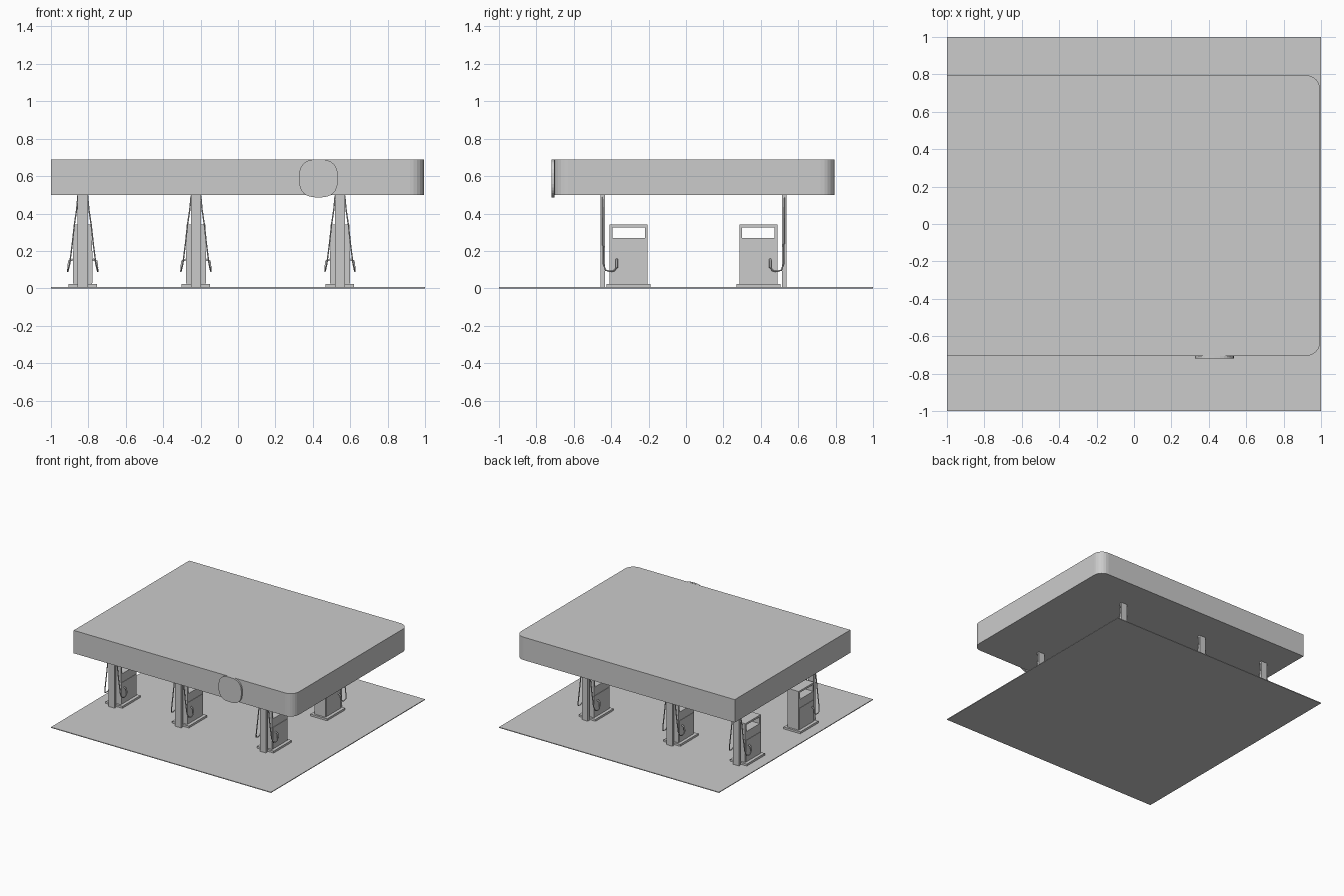
import bpy, bmesh, math
from mathutils import Vector

cube = bpy.data.objects.get("Cube")
if cube:
    bpy.data.objects.remove(cube, do_unlink=True)

grey = bpy.data.materials.new("plain_grey")
grey.use_nodes = True
colour = (0.6, 0.6, 0.6, 1)
grey.diffuse_color = colour
grey.node_tree.nodes["Principled BSDF"].inputs["Base Color"].default_value = colour

MIRROR_Y = 0.04      # line between the two rows of pumps
PUMP_X = (-0.83, -0.225, 0.545)


def add_object(name, data):
    obj = bpy.data.objects.new(name, data)
    bpy.context.collection.objects.link(obj)
    data.materials.append(grey)
    return obj


def finish(name, bm):
    bmesh.ops.recalc_face_normals(bm, faces=bm.faces)
    mesh = bpy.data.meshes.new(name)
    bm.to_mesh(mesh)
    bm.free()
    return add_object(name, mesh)


def box(name, x, y, z):
    bm = bmesh.new()
    bmesh.ops.create_cube(bm, size=1)
    for v in bm.verts:
        v.co = Vector([(lo + hi) / 2 + c * (hi - lo)
                       for c, (lo, hi) in zip(v.co, (x, y, z))])
    return finish(name, bm)


def prism(name, outline, depth):
    bm = bmesh.new()
    face = bm.faces.new([bm.verts.new(p) for p in outline])
    new = bmesh.ops.extrude_face_region(bm, geom=[face])["geom"]
    bmesh.ops.translate(bm, vec=depth,
                        verts=[g for g in new if isinstance(g, bmesh.types.BMVert)])
    return finish(name, bm)


def hose(name, points, radius):
    curve = bpy.data.curves.new(name, "CURVE")
    curve.dimensions = "3D"
    curve.bevel_depth = radius
    curve.bevel_resolution = 1
    curve.use_fill_caps = True
    spline = curve.splines.new("POLY")
    spline.points.add(len(points) - 1)
    for p, co in zip(spline.points, points):
        p.co = (*co, 1)
    return add_object(name, curve)


# Ground slab
box("ground_slab", (-1, 1), (-1, 1), (0, 0.006))

# Canopy with two rounded corners on the left end
r, x1, y0, y1 = 0.075, 0.995, -0.705, 0.795
outline = [(-1, y1, 0.5), (-1, y0, 0.5)]
for cy, start in ((y0 + r, -90), (y1 - r, 0)):
    for i in range(7):
        a = math.radians(start + i * 15)
        outline.append((x1 - r + r * math.cos(a), cy + r * math.sin(a), 0.5))
prism("canopy", outline, (0, 0, 0.188))

# Rounded sign plate on the front edge
sign = []
for i in range(32):
    a = math.tau * i / 32
    c, s = math.cos(a), math.sin(a)
    sign.append((0.43 + 0.104 * math.copysign(abs(c) ** 0.75, c), -0.719,
                 0.588 + 0.102 * math.copysign(abs(s) ** 0.75, s)))
prism("sign_plate", sign, (0, 0.016, 0))

# Hose path: side offset, y, z
PATH = [(0.026, -0.444, 0.495), (0.033, -0.444, 0.42), (0.045, -0.444, 0.34),
        (0.056, -0.444, 0.24), (0.07, -0.442, 0.13), (0.078, -0.43, 0.097),
        (0.08, -0.405, 0.09), (0.08, -0.382, 0.095), (0.078, -0.37, 0.115)]


def fuel_pump(cx, side, label):
    def ys(a, b):
        if side > 0:
            return (a, b)
        return (2 * MIRROR_Y - b, 2 * MIRROR_Y - a)

    def flip(y):
        return y if side > 0 else 2 * MIRROR_Y - y

    def part(name, half, y, z):
        box(f"{label}_{name}", (cx - half, cx + half), ys(*y), z)

    # Canopy column, plinth and cabinet
    part("column", 0.027, (-0.456, -0.434), (0, 0.5))
    part("plinth", 0.076, (-0.424, -0.19), (0, 0.022))
    part("cabinet", 0.05, (-0.408, -0.206), (0.022, 0.27))
    # Open display frame
    part("front_post", 0.05, (-0.408, -0.394), (0.27, 0.325))
    part("rear_post", 0.05, (-0.22, -0.206), (0.27, 0.325))
    part("cap", 0.05, (-0.408, -0.206), (0.325, 0.34))
    # Lower door panels
    part("door_panels", 0.053, (-0.402, -0.212), (0.028, 0.2))
    # Hoses and nozzles on both sides
    for s, word in ((-1, "right"), (1, "left")):
        pts = [(cx + s * dx, flip(y), z) for dx, y, z in PATH]
        hose(f"{label}_{word}_hose", pts, 0.004)
        grip = [(cx + s * dx, flip(y), z)
                for dx, y, z in ((0.078, -0.37, 0.11), (0.074, -0.37, 0.145),
                                 (0.054, -0.37, 0.155))]
        hose(f"{label}_{word}_nozzle", grip, 0.006)


for n, px in enumerate(PUMP_X, 1):
    fuel_pump(px, 1, f"front_pump_{n}")
    fuel_pump(px, -1, f"back_pump_{n}")
